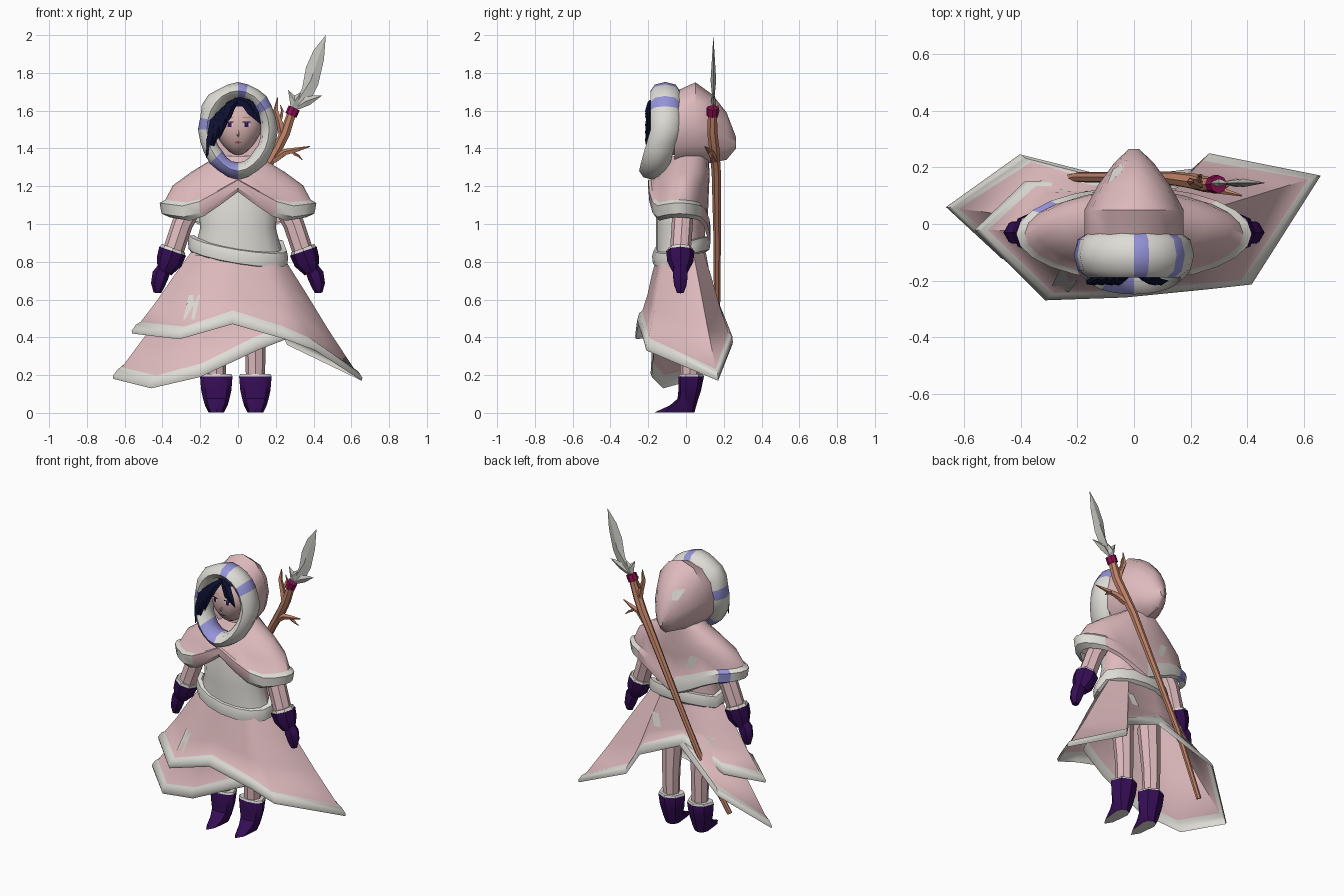
import bpy, bmesh, math
from math import sin, cos, pi, atan2
from mathutils import Vector
from mathutils.bvhtree import BVHTree

if "Cube" in bpy.data.objects:
    bpy.data.objects.remove(bpy.data.objects["Cube"])


def material(name, *rgb):
    m = bpy.data.materials.new(name)
    m.use_nodes = True
    m.diffuse_color = (*rgb, 1)
    m.node_tree.nodes["Principled BSDF"].inputs["Base Color"].default_value = (*rgb, 1)
    return m


PINK = material("pink cloth", .73, .49, .51)
WHITE = material("white fur", .73, .715, .67)
PURPLE = material("dark purple leather", .035, .004, .09)
LILAC = material("lilac ribbon", .3, .29, .68)
NAVY = material("navy hair", .004, .005, .03)
SKIN = material("skin", .68, .45, .44)
WOOD = material("wood", .54, .23, .14)
MAGENTA = material("magenta binding", .26, .005, .08)
LIPS = material("lips", .5, .13, .13)
STEEL = material("steel", .56, .56, .53)


def finish(name, bm, mats, angle=35):
    mesh = bpy.data.meshes.new(name)
    bmesh.ops.recalc_face_normals(bm, faces=bm.faces)
    bm.to_mesh(mesh)
    bm.free()
    for m in mats:
        mesh.materials.append(m)
    ob = bpy.data.objects.new(name, mesh)
    bpy.context.collection.objects.link(ob)
    bpy.ops.object.select_all(action="DESELECT")
    ob.select_set(True)
    bpy.context.view_layer.objects.active = ob
    bpy.ops.object.shade_smooth_by_angle(angle=math.radians(angle))
    return ob


def loft(name, rings, mats, pick=None, caps=True, loop=False, wrap=True, angle=35):
    """Skin a list of rings; pick(row, column) gives the material index."""
    bm = bmesh.new()
    rows = [[bm.verts.new(p) for p in r] for r in rings]
    n = len(rows[0])
    for i in range(len(rows) if loop else len(rows) - 1):
        a, b = rows[i], rows[(i + 1) % len(rows)]
        for j in range(n if wrap else n - 1):
            k = (j + 1) % n
            f = bm.faces.new((a[j], a[k], b[k], b[j]))
            f.material_index = pick(i, j) if pick else 0
    if caps and not loop:
        bm.faces.new(rows[0])
        bm.faces.new(rows[-1])
    return finish(name, bm, mats, angle)


def ellipse(rx, ry, z, cx=0, cy=0, n=16):
    return [Vector((cx + rx * cos(2 * pi * j / n), cy + ry * sin(2 * pi * j / n), z)) for j in range(n)]


def tube(name, pts, radii, mat, sides=6, flat=1):
    pts = [Vector(p) for p in pts]
    rings = []
    for i, p in enumerate(pts):
        t = (pts[min(i + 1, len(pts) - 1)] - pts[max(i - 1, 0)]).normalized()
        u = t.cross(Vector((0, 1, 0))).normalized()
        v = u.cross(t)
        rings.append([p + radii[i] * (u * cos(2 * pi * j / sides) + v * flat * sin(2 * pi * j / sides))
                      for j in range(sides)])
    return loft(name, rings, [mat])


def patch(name, target, outline, mat, back=False, lift=.005):
    """Lay a thin flat plate on a surface, seen along y."""
    me = target.data
    tree = BVHTree.FromPolygons([v.co for v in me.vertices], [list(p.vertices) for p in me.polygons])
    s = 1 if back else -1
    bm = bmesh.new()
    pts = []
    for x, z in outline:
        hit = tree.ray_cast(Vector((x, s * 2, z)), Vector((0, -s, 0)))[0]
        if hit:
            pts.append(bm.verts.new(hit + Vector((0, s * lift, 0))))
    if len(pts) > 2:
        bm.faces.new(pts)
    return finish(name, bm, [mat])


def box(x, z, w, h, lean=0):
    return [(x - w - lean, z - h), (x + w - lean, z - h), (x + w + lean, z + h), (x - w + lean, z + h)]


# Skirt layers: waist oval flared to an uneven hem with a rounded fur edge of even width
def skirt(name, hem, rx, ry, top, wrap):
    columns = []
    for h in map(Vector, hem):
        a = atan2(h.y / ry, h.x / rx)
        w = Vector((rx * cos(a), ry * sin(a) - .02, top))
        away = Vector((h.x, h.y, 0)).normalized()
        e = .075 / (h - w).length
        columns.append([w.lerp(h, t) + away * out for t, out in
                        ((0, 0), (.3, 0), (.6, -.005), (1 - e, 0), (1 - .8 * e, .014), (1 - .25 * e, .014), (1, 0))])
    return loft(name, list(zip(*columns)), [PINK, WHITE], lambda i, j: int(i > 2), caps=False, wrap=wrap, angle=55)


upper = skirt("upper_skirt", [(-.31, -.265, .39), (-.03, -.25, .47), (.25, -.225, .39), (.41, -.21, .33),
              (.655, .17, .17), (.26, .245, .36), (.2, .19, .48), (-.08, .15, .6), (-.38, .15, .49),
              (-.56, -.02, .42)], .25, .13, .85, True)
skirt("lower_skirt", [(-.05, .15, .6), (-.4, .245, .39), (-.66, .06, .18), (-.46, -.12, .13),
      (-.2, -.18, .19), (.1, -.17, .33), (.28, -.12, .4)], .2, .1, .82, False)
patch("front_skirt_mark", upper, box(-.245, .56, .03, .065, .015), WHITE)
patch("back_skirt_mark", upper, box(-.26, .66, .035, .025, .02), WHITE, True)
patch("back_skirt_mark_2", upper, box(.12, .71, .025, .04, .015), WHITE, True)

# Torso and tilted belt
loft("torso", [ellipse(*r, cy=-.03) for r in ((.24, .13, .83), (.2, .13, .98), (.21, .13, 1.1), (.12, .09, 1.3))],
     [PINK, WHITE], lambda i, j: int(j >= 8))
belt = [ellipse(rx, ry, z, cy=-.025) for rx, ry, z in
        ((.235, .13, .815), (.262, .15, .825), (.265, .155, .865), (.258, .145, .895), (.23, .12, .9))]
for ring in belt:
    for p in ring:
        p.z += .25 * p.y - .16 * p.x * (p.y < .02) + .01
loft("belt", belt, [WHITE], caps=False)

# Shoulder cape: open in a peak at the front, dipping to a point at the back
cape_rows = []
for rx, ry, z, cy, w in ((.11, .1, 1.36, .02, 0), (.25, .125, 1.27, 0, .1), (.345, .14, 1.19, -.02, .4),
                         (.385, .15, 1.1, -.035, .8), (.415, .165, 1.08, -.035, .9),
                         (.405, .165, 1.02, -.035, 1), (.36, .15, 1.0, -.035, 1)):
    ring = ellipse(rx, ry, z, cy=cy, n=24)
    for j, p in enumerate(ring):
        a = 2 * pi * j / 24
        peak = .17 if sin(a) < 0 else -.11
        p.z += w * (peak * max(0, 1 - abs(cos(a)) / .62) + .035 * cos(a) ** 2)
    cape_rows.append(ring)
cape = loft("cape", cape_rows, [PINK, WHITE, LILAC],
            lambda i, j: 0 if i < 3 or 16 <= j <= 19 or 3 <= j <= 5 else 2 if j == 9 else 1, caps=False)
patch("cape_mark", cape, box(-.12, 1.14, .025, .04, -.015), WHITE, True)

# Pointed hood
hood_rows = []
for y, hw, cz, hz in ((-.06, .175, 1.5, .2), (.05, .175, 1.53, .22), (.14, .125, 1.505, .18),
                      (.215, .07, 1.465, .125), (.265, .018, 1.43, .03)):
    hood_rows.append([Vector((p.x, y, cz + p.y)) for p in ellipse(hw, hz, 0, n=12)])
hood = loft("hood", hood_rows, [PINK], caps=True)
patch("hood_mark", hood, box(-.06, 1.59, .025, .03, -.01), WHITE, True)

# Fur roll around the face, drawn down to a point under the chin
fur = []
for k in range(24):
    a = 2 * pi * k / 24
    low = max(0, -sin(a))
    c = Vector((.165 * cos(a), -.11 - .06 * low, 1.5 + .205 * sin(a) - .015 * low ** 8))
    out = Vector((cos(a), 0, sin(a)))
    r = .056 if k in (9, 10) else .042 + .005 * (k % 3 == 0)
    fur.append([c + out * r * cos(2 * pi * j / 8) + Vector((0, .078 * sin(2 * pi * j / 8), 0)) for j in range(8)])
loft("hood_fur", fur, [WHITE, LILAC], lambda i, j: int(i in (2, 5, 11, 15, 16, 17)), loop=True, angle=50)

# Head with tapered chin
bm = bmesh.new()
bmesh.ops.create_uvsphere(bm, u_segments=16, v_segments=12, radius=1)
for v in bm.verts:
    taper = 1 + .3 * min(0, v.co.z)
    v.co = Vector((v.co.x * .13 * taper, v.co.y * .11 - .065, v.co.z * .15 + 1.515))
for f in bm.faces:
    c = f.calc_center_median()
    f.material_index = int(c.z > 1.615 or c.y > -.04)
head = finish("head", bm, [SKIN, NAVY], 60)
for s, side in ((1, "left"), (-1, "right")):
    x = s * .045
    patch(side + "_eye_white", head, [(x - .022, 1.524), (x, 1.512), (x + .022, 1.524), (x, 1.54)], WHITE)
    patch(side + "_iris", head, box(x, 1.525, .01, .012), PURPLE, lift=.007)
    patch(side + "_lash", head, box(x, 1.54, .022, .003), NAVY, lift=.008)
    patch(side + "_brow", head, box(x, 1.563, .022, .003), WOOD)
patch("mouth", head, [(-.02, 1.432), (0, 1.424), (.02, 1.432), (0, 1.441)], LIPS)
tube("nose", [(0, -.168, 1.5), (0, -.176, 1.472), (0, -.168, 1.464)], [.003, .007, .004], SKIN, 5)

# Swept hair locks
for i, (mx, mz, ex, ez) in enumerate(((.06, 1.625, .12, 1.53), (.045, 1.635, .095, 1.55), (-.045, 1.62, -.075, 1.52),
                                      (-.07, 1.6, -.1, 1.45), (-.1, 1.57, -.135, 1.4), (-.125, 1.54, -.168, 1.35))):
    tube(f"hair_lock_{i + 1}", [(-.005, -.16, 1.66), (mx, -.19, mz), ((mx + ex) / 2, -.205, (mz + ez) / 2),
         (ex, -.2, ez)], [.014, .03, .025, .002], NAVY, 5, .5)

# Arms, gloves, legs and boots
for s, side in ((1, "left_"), (-1, "right_")):
    tube(side + "sleeve", [(s * .22, -.01, 1.14), (s * .295, -.02, 1.0), (s * .345, -.03, .85)],
         [.055, .056, .055], PINK, 8)
    tube(side + "cuff_trim", [(s * .342, -.03, .872), (s * .35, -.03, .85)], [.065, .072], WHITE, 8)
    tube(side + "glove_cuff", [(s * .346, -.03, .856), (s * .365, -.03, .8), (s * .39, -.03, .745)],
         [.075, .069, .04], PURPLE, 8)
    tube(side + "hand", [(s * .385, -.03, .775), (s * .41, -.03, .73), (s * .423, -.03, .68), (s * .427, -.03, .635)],
         [.035, .045, .038, .02], PURPLE, 6)
    bx = .092 if s > 0 else -.115
    tube(side + "leg", [(bx, .02, .18), (bx, .02, .35), (bx, .0, .66)], [.05, .055, .07], PINK, 8)
    boot = []
    for rx, front, heel, z in ((.08, .035, .09, .205), (.086, .04, .095, .193), (.08, .04, .08, .12),
                               (.07, .045, .065, .075), (.06, .085, .055, .04), (.042, .165, .045, .003)):
        boot.append([Vector((bx + rx * cos(a), sin(a) * (heel if sin(a) > 0 else front), z))
                     for a in (pi * j / 4 for j in range(8))])
    loft(side + "boot", boot, [WHITE, PURPLE], lambda i, j: int(i > 0))

# Branching staff across the back
tube("staff", [(-.4, .12, .23), (-.2, .165, .6), (-.04, .165, .92), (.14, .16, 1.28), (.21, .15, 1.4),
     (.25, .14, 1.48), (.29, .14, 1.6)], [.016, .018, .02, .025, .028, .028, .024], WOOD, 7)
for i, path in enumerate(([(.24, .14, 1.45), (.225, .14, 1.53), (.2, .15, 1.6), (.21, .15, 1.67)],
                          [(.19, .15, 1.34), (.25, .13, 1.38), (.3, .12, 1.39), (.38, .1, 1.41)],
                          [(.22, .14, 1.53), (.23, .16, 1.57), (.235, .17, 1.6), (.225, .17, 1.63)],
                          [(.28, .125, 1.39), (.3, .13, 1.37), (.32, .13, 1.36), (.34, .14, 1.34)])):
    tube(f"branch_{i + 1}", path, [.022, .018, .014, .003] if i < 2 else [.01, .009, .007, .002], WOOD, 5)
tube("binding", [(.28, .14, 1.575), (.298, .14, 1.615)], [.032, .032], MAGENTA, 8)


# Ridged blade and barbs
def blade(name, outline, ridge):
    bm = bmesh.new()
    rim = [bm.verts.new((x, .145, z)) for x, z in outline]
    for y in (.13, .16):
        c = bm.verts.new((ridge[0], y, ridge[1]))
        for a, b in zip(rim, rim[1:] + rim[:1]):
            bm.faces.new((a, b, c))
    finish(name, bm, [STEEL], 20)


blade("blade", [(.29, 1.61), (.34, 1.72), (.36, 1.83), (.4, 1.92), (.465, 2.0), (.455, 1.87), (.425, 1.74),
      (.39, 1.67), (.32, 1.61)], (.385, 1.76))
blade("inner_barb", [(.28, 1.61), (.265, 1.71), (.3, 1.68), (.335, 1.7), (.32, 1.61)], (.3, 1.65))
blade("outer_barb", [(.3, 1.61), (.35, 1.68), (.445, 1.68), (.38, 1.63), (.33, 1.61)], (.36, 1.65))
